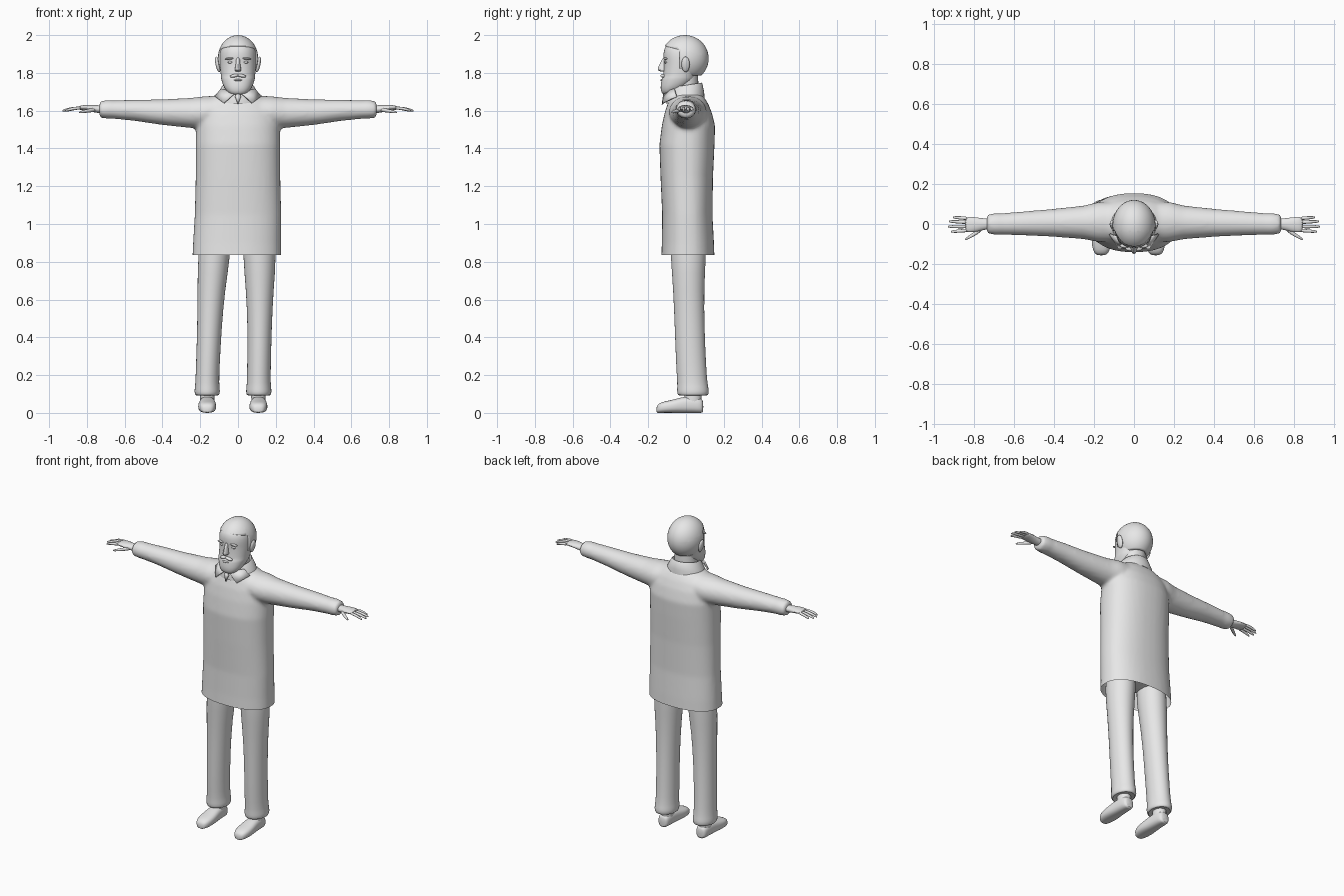
import bpy, bmesh, math
from mathutils import Vector, Matrix

cube = bpy.data.objects.get("Cube")
if cube:
    bpy.data.objects.remove(cube)

grey = bpy.data.materials.new("light grey")
grey.use_nodes = True
grey.diffuse_color = (0.8, 0.8, 0.8, 1)
grey.node_tree.nodes["Principled BSDF"].inputs["Base Color"].default_value = grey.diffuse_color


def place(axis, t, a, b):
    return Vector({"x": (t, a, b), "y": (a, t, b), "z": (a, b, t)}[axis])


def loft(bm, axis, rings, sides=24, power=2.0):
    """Skin rings of (position, centre a, centre b, radius a, radius b) along an axis."""
    loops = []
    for t, a, b, ra, rb in rings:
        loop = []
        for i in range(sides):
            ang = math.tau * i / sides
            c, s = math.cos(ang), math.sin(ang)
            ca = math.copysign(abs(c) ** (2 / power), c)
            sb = math.copysign(abs(s) ** (2 / power), s)
            loop.append(bm.verts.new(place(axis, t, a + ra * ca, b + rb * sb)))
        loops.append(loop)
    for low, high in zip(loops, loops[1:]):
        for i in range(sides):
            j = (i + 1) % sides
            bm.faces.new((low[i], low[j], high[j], high[i]))
    bm.faces.new(loops[0])
    bm.faces.new(loops[-1])


def ball(bm, centre, radii, turn=0.0, segments=16):
    """Stretched sphere, optionally rolled about the y axis."""
    mat = (Matrix.Translation(centre) @ Matrix.Rotation(turn, 4, "Y")
           @ Matrix.Diagonal((*radii, 1)))
    bmesh.ops.create_uvsphere(bm, u_segments=segments, v_segments=segments // 2 + 2,
                              radius=1, matrix=mat)


def finish(name, bm, subdivide=0, angle=50):
    bmesh.ops.recalc_face_normals(bm, faces=bm.faces[:])
    mesh = bpy.data.meshes.new(name)
    bm.to_mesh(mesh)
    bm.free()
    obj = bpy.data.objects.new(name, mesh)
    bpy.context.collection.objects.link(obj)
    mesh.materials.append(grey)
    if subdivide:
        mod = obj.modifiers.new("Subdivision", "SUBSURF")
        mod.levels = mod.render_levels = subdivide
    bpy.ops.object.select_all(action="DESELECT")
    obj.select_set(True)
    bpy.context.view_layer.objects.active = obj
    bpy.ops.object.shade_smooth_by_angle(angle=math.radians(angle))
    return obj


# Long top: body and sleeves fused into one skin, open at the hem
bm = bmesh.new()
loft(bm, "z", [(0.79, -.007, .01, .236, .142), (0.9, -.005, .01, .233, .138),
               (1.05, 0, .007, .229, .133), (1.25, 0, .004, .224, .139),
               (1.42, 0, .005, .224, .146), (1.52, 0, .013, .222, .141),
               (1.59, 0, .012, .21, .125), (1.64, 0, .01, .18, .106),
               (1.67, 0, .007, .14, .09), (1.69, 0, .005, .1, .075)], 40, 2.3)
for s in (-1, 1):
    loft(bm, "x", [(s * x, y, z, ry, rz) for x, y, z, ry, rz in (
        (.08, .01, 1.6, .1, .082), (.18, .01, 1.591, .1, .085),
        (.25, .008, 1.588, .084, .08), (.4, .006, 1.592, .07, .068),
        (.55, .003, 1.602, .06, .056), (.66, 0, 1.606, .054, .049),
        (.69, 0, 1.607, .055, .05), (.735, 0, 1.606, .048, .043))], 24)
coat = finish("coat", bm)
remesh = coat.modifiers.new("Fuse", "REMESH")
remesh.mode, remesh.voxel_size, remesh.use_smooth_shade = "VOXEL", 0.011, True
smooth = coat.modifiers.new("Soften", "SMOOTH")
smooth.factor, smooth.iterations = 0.5, 7
fused = bpy.data.meshes.new_from_object(
    coat.evaluated_get(bpy.context.evaluated_depsgraph_get()))
coat.modifiers.clear()
coat.data = fused
bm = bmesh.new()
bm.from_mesh(fused)
bmesh.ops.bisect_plane(bm, geom=bm.verts[:] + bm.edges[:] + bm.faces[:],
                       plane_co=(0, 0, .835), plane_no=(0, 0, 1), clear_inner=True)
for face in bm.faces:
    face.smooth = True
bm.to_mesh(fused)
bm.free()

# Trousers: hips hidden under the coat, then two legs in a slightly uneven stance
bm = bmesh.new()
loft(bm, "z", [(.89, 0, .012, .1, .08), (.93, 0, .012, .19, .1),
               (1.0, 0, .012, .2, .11), (1.04, 0, .012, .18, .1)])
finish("hips", bm, 1)
legs = {"left": [(1.0, .108, .08), (.83, .115, .09), (.65, .115, .073), (.45, .115, .064),
                 (.25, .111, .063), (.15, .11, .063)],
        "right": [(1.0, -.115, .08), (.83, -.126, .087), (.65, -.142, .073), (.45, -.151, .065),
                  (.25, -.16, .063), (.15, -.163, .063)]}
depths = [(.012, .1), (.012, .094), (.014, .082), (.019, .079), (.027, .08), (.034, .08)]
for side, path in legs.items():
    bm = bmesh.new()
    rings = [(z, x, y, rx, ry) for (z, x, rx), (y, ry) in zip(path, depths)]
    end = path[-1][1]
    rings += [(.125, end, .037, .068, .085), (.1, end, .037, .067, .084),
              (.09, end, .037, .06, .076), (.1, end, .037, .045, .055)]
    loft(bm, "z", rings)
    finish(side + "_trouser_leg", bm, 1)

    # Shoe with a flat sole, plus the ankle above it
    foot = .108 if side == "left" else -.163
    bm = bmesh.new()
    loft(bm, "y", [(y, foot, rz, rx, rz) for y, rx, rz in (
        (-.157, .018, .016), (-.145, .037, .026), (-.11, .048, .031), (-.06, .049, .036),
        (-.015, .043, .043), (.04, .04, .044), (.08, .036, .039), (.092, .024, .032))],
        20, 2.6)
    finish(side + "_shoe", bm, 1)
    bm = bmesh.new()
    loft(bm, "z", [(.05, foot, .035, .037, .048), (.085, foot, .037, .038, .044),
                   (.16, foot, .037, .036, .042)])
    finish(side + "_ankle", bm)

# Hands: palm, four fingers and a thumb, drooping a little at the tips
for side, s in (("left", 1), ("right", -1)):
    bm = bmesh.new()
    loft(bm, "x", [(s * x, y, z, ry, rz) for x, y, z, ry, rz in (
        (.7, 0, 1.606, .03, .023), (.745, 0, 1.608, .027, .021), (.78, -.003, 1.613, .036, .018),
        (.82, -.003, 1.616, .04, .014), (.845, -.003, 1.614, .037, .01))], 16)
    for y0, y1, tip in ((.028, .033, .905), (.008, .013, .925),
                        (-.013, -.013, .93), (-.032, -.038, .915)):
        mid = (.83 + tip) / 2
        loft(bm, "x", [(s * .825, y0, 1.615, .01, .009),
                       (s * mid, (y0 + y1) / 2, 1.612, .0095, .009),
                       (s * (tip - .008), y1, 1.602, .007, .007),
                       (s * tip, y1, 1.599, .003, .004)], 8)
    loft(bm, "x", [(s * .75, -.015, 1.606, .014, .013), (s * .785, -.042, 1.601, .014, .011),
                   (s * .82, -.064, 1.595, .01, .009), (s * .845, -.078, 1.59, .005, .005)], 8)
    finish(side + "_hand", bm, 1)

# Neck and shirt collar
bm = bmesh.new()
loft(bm, "z", [(1.62, 0, 0, .075, .07), (1.7, 0, 0, .07, .066), (1.8, 0, 0, .07, .064)])
finish("neck", bm)
bm = bmesh.new()
loft(bm, "z", [(1.655, 0, -.004, .122, .102), (1.685, 0, -.004, .113, .1),
               (1.73, 0, -.002, .084, .088), (1.735, 0, -.002, .079, .083),
               (1.69, 0, -.002, .077, .078)], 32)
for v in bm.verts:
    v.co.z += v.co.y * .16
finish("collar", bm)
bm = bmesh.new()
for s in (-1, 1):
    flap = [(.088, -.062, 1.715), (.122, -.05, 1.675), (.075, -.122, 1.64), (.014, -.116, 1.695)]
    bm.faces.new([bm.verts.new((s * x, y, z)) for x, y, z in flap])
bm.faces.new([bm.verts.new(p) for p in
              ((0, -.125, 1.632), (.016, -.118, 1.675), (0, -.115, 1.7), (-.016, -.118, 1.675))])
flaps = finish("collar_points", bm)
solid = flaps.modifiers.new("Thickness", "SOLIDIFY")
solid.thickness, solid.offset = 0.008, 0

# Head with a raised beard along the jaw
bm = bmesh.new()
loft(bm, "z", [(1.683, 0, -.092, .03, .025), (1.693, 0, -.088, .052, .042),
               (1.72, 0, -.068, .073, .068), (1.75, 0, -.046, .085, .086),
               (1.775, 0, -.036, .091, .092), (1.779, 0, -.034, .09, .087),
               (1.82, 0, -.02, .095, .098), (1.86, 0, -.012, .098, .104),
               (1.88, 0, -.011, .098, .109), (1.93, 0, -.008, .096, .111),
               (1.97, 0, -.005, .07, .085)], 32, 2.2)
finish("head", bm, 1)

# Hair: stretched sphere trimmed to a fringe, sideburns and nape
bm = bmesh.new()
ball(bm, (0, -.006, 1.876), (.107, .126, .124), segments=40)
cuts = [((0, -.1, 1.94), (0, .25, 1)), ((0, -.035, 0), (0, 1, 0)), ((0, 0, 1.785), (0, 0, 1))]
for point, normal in cuts:
    bmesh.ops.bisect_plane(bm, geom=bm.verts[:] + bm.edges[:] + bm.faces[:],
                           plane_co=point, plane_no=normal)


def above(face, cut):
    return (face.calc_center_median() - Vector(cut[0])).dot(Vector(cut[1])) > 0


bare = [f for f in bm.faces
        if not (above(f, cuts[0]) or above(f, cuts[1])) or not above(f, cuts[2])]
bmesh.ops.delete(bm, geom=bare, context="FACES")
hair = finish("hair", bm)
solid = hair.modifiers.new("Thickness", "SOLIDIFY")
solid.thickness, solid.offset = 0.018, -1

# Nose, moustache and lower lip
bm = bmesh.new()
loft(bm, "z", [(1.806, 0, -.118, .012, .018), (1.813, 0, -.122, .019, .03),
               (1.83, 0, -.118, .015, .032), (1.86, 0, -.112, .01, .022),
               (1.885, 0, -.108, .012, .013)], 12)
finish("nose", bm, 1)
bm = bmesh.new()
for s in (-1, 1):
    ball(bm, (s * .019, -.121, 1.785), (.025, .014, .009), s * .2)
finish("moustache", bm)
bm = bmesh.new()
ball(bm, (0, -.126, 1.762), (.022, .01, .006))
finish("lower_lip", bm)

# Eyes, brows and ears
for side, s in (("left", 1), ("right", -1)):
    bm = bmesh.new()
    ball(bm, (s * .04, -.103, 1.856), (.015, .012, .007))
    finish(side + "_eye", bm)
    bm = bmesh.new()
    ball(bm, (s * .043, -.108, 1.876), (.027, .012, .006), s * .1)
    finish(side + "_brow", bm)
    bm = bmesh.new()
    ball(bm, (s * .107, -.002, 1.845), (.012, .022, .042), s * .2)
    finish(side + "_ear", bm)
